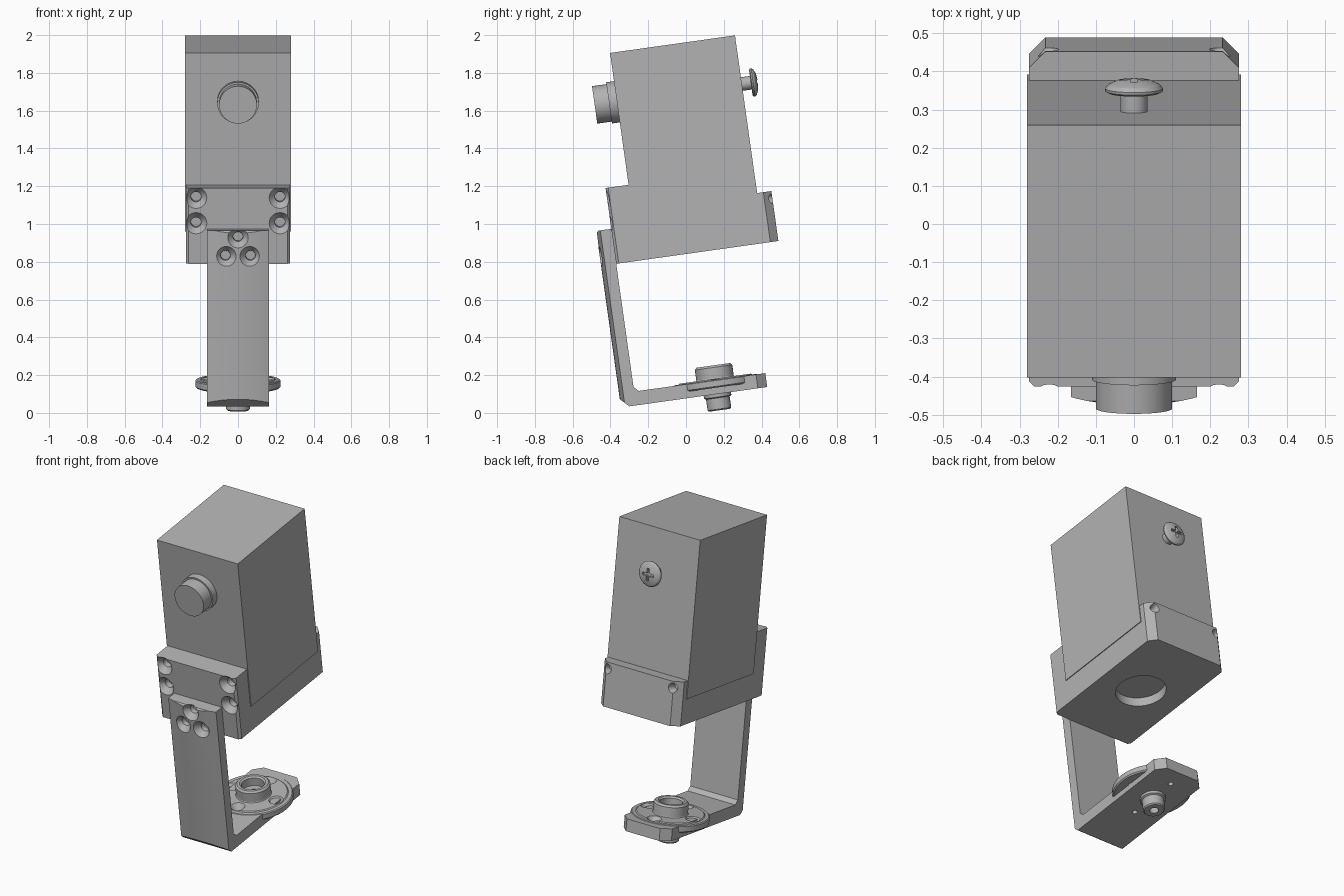
import bpy, bmesh, math
from mathutils import Matrix, Vector

if "Cube" in bpy.data.objects:
    bpy.data.objects.remove(bpy.data.objects["Cube"], do_unlink=True)

TILT = math.radians(8)      # the whole assembly leans back
FOOT_Y = 0.178              # axis of the swivel joint

grey = bpy.data.materials.new("plain grey")
grey.use_nodes = True
COLOR = (0.45, 0.45, 0.45, 1)
grey.diffuse_color = COLOR
grey.node_tree.nodes["Principled BSDF"].inputs["Base Color"].default_value = COLOR


def finish(name, bm):
    """Turn a bmesh into a tilted grey object with sharp-edged smoothing."""
    bmesh.ops.recalc_face_normals(bm, faces=bm.faces)
    mesh = bpy.data.meshes.new(name)
    bm.to_mesh(mesh)
    bm.free()
    mesh.materials.append(grey)
    obj = bpy.data.objects.new(name, mesh)
    bpy.context.collection.objects.link(obj)
    obj.rotation_euler.x = TILT
    return obj


def add_turned(bm, profile, center, along_y=False, segments=40):
    """Revolve (radius, height) points around z, or around y."""
    part = bmesh.new()
    verts = [part.verts.new((r, 0, h)) for r, h in profile]
    edges = [part.edges.new((verts[i], verts[(i + 1) % len(verts)])) for i in range(len(verts))]
    bmesh.ops.spin(part, geom=verts + edges, cent=(0, 0, 0), axis=(0, 0, 1),
                   angle=math.tau, steps=segments, use_merge=True)
    bmesh.ops.remove_doubles(part, verts=part.verts, dist=1e-5)
    matrix = Matrix.Translation(center)
    if along_y:
        matrix = matrix @ Matrix.Rotation(-math.pi / 2, 4, 'X')
    bmesh.ops.transform(part, matrix=matrix, verts=part.verts)
    temp = bpy.data.meshes.new("temp")
    part.to_mesh(temp)
    part.free()
    bm.from_mesh(temp)
    bpy.data.meshes.remove(temp)


def turned(name, profile, center, along_y=False, segments=40):
    bm = bmesh.new()
    add_turned(bm, profile, center, along_y, segments)
    return finish(name, bm)


def extruded(profile, half_width):
    """Extrude a (y, z) side profile across x."""
    bm = bmesh.new()
    face = bm.faces.new([bm.verts.new((-half_width, y, z)) for y, z in profile])
    moved = bmesh.ops.extrude_face_region(bm, geom=[face])["geom"]
    bmesh.ops.translate(bm, vec=(2 * half_width, 0, 0),
                        verts=[v for v in moved if isinstance(v, bmesh.types.BMVert)])
    return bm


def bevel_upright(bm, y, offset):
    """Chamfer the upright corner edges lying at depth y."""
    edges = [e for e in bm.edges
             if all(abs(v.co.y - y) < 1e-4 for v in e.verts)
             and abs(e.verts[0].co.z - e.verts[1].co.z) > 0.01]
    bmesh.ops.bevel(bm, geom=edges, offset=offset, segments=1, affect='EDGES')


def add_box(bm, center, size):
    matrix = Matrix.Translation(center) @ Matrix.Diagonal(Vector(size).to_4d())
    bmesh.ops.create_cube(bm, size=1, matrix=matrix)


def boolean(obj, cutter, operation='DIFFERENCE'):
    bpy.context.view_layer.objects.active = obj
    mod = obj.modifiers.new("cut", 'BOOLEAN')
    mod.operation, mod.solver, mod.object = operation, 'EXACT', cutter
    bpy.ops.object.modifier_apply(modifier=mod.name)
    bpy.data.objects.remove(cutter, do_unlink=True)


def screw_holes(centers, mouth, bore, cone, depth, along_y=False, flip=1):
    """One cutter of countersunk holes; flip=-1 drills towards minus."""
    profile = [(0, -0.01 * flip), (mouth, -0.01 * flip), (mouth, 0), (bore, cone * flip),
               (bore, depth * flip), (0, depth * flip)]
    bm = bmesh.new()
    for c in centers:
        add_turned(bm, profile, c, along_y, 24)
    cutter = finish("hole_cutter", bm)
    cutter.hide_render = True
    return cutter


parts = []

# Main housing
bm = bmesh.new()
add_box(bm, (0, 0.201, 1.466), (0.56, 0.668, 0.954))
parts.append(finish("housing", bm))

# Base collar with a tall front plate and a lower rear lip
FRONT, REAR, BOTTOM = -0.256, 0.611, 0.833
bm = extruded([(FRONT, BOTTOM), (REAR, BOTTOM), (REAR, 1.1), (0.52, 1.1),
               (0.52, 1.02), (-0.12, 1.02), (-0.12, 1.238), (FRONT, 1.238)], 0.275)
bevel_upright(bm, REAR, 0.043)
bevel_upright(bm, FRONT, 0.014)
collar = finish("base_collar", bm)
boolean(collar, screw_holes([(s * 0.222, FRONT, z) for s in (-1, 1) for z in (1.186, 1.05)],
                            0.057, 0.027, 0.035, 0.07, True))
boolean(collar, screw_holes([(s * 0.228, REAR, 1.06) for s in (-1, 1)],
                            0.03, 0.018, 0.03, 0.05, True, -1))
# Round recess underneath
boolean(collar, turned("recess_cutter", [(0, 0.8), (0.145, 0.8), (0.145, 0.89), (0, 0.89)],
                       (0, 0.178, 0), segments=64))
parts.append(collar)

# Front lens barrel with its wider ring
parts.append(turned("lens_barrel",
                    [(0, -0.252), (0.1, -0.252), (0.1, -0.175), (0.11, -0.175),
                     (0.11, -0.12), (0, -0.12)], (0, 0, 1.682), True, 56))

# Rear adjusting screw with a cross slot
screw = turned("rear_screw",
               [(0, 0.52), (0.036, 0.52), (0.036, 0.583), (0.066, 0.583), (0.075, 0.588),
                (0.076, 0.595), (0.068, 0.605), (0.045, 0.616), (0, 0.622)],
               (0, 0, 1.683), True)
for size in ((0.075, 0.05, 0.017), (0.017, 0.05, 0.075)):
    bm = bmesh.new()
    add_box(bm, (0, 0.625, 1.683), size)
    boolean(screw, finish("slot_cutter", bm))
parts.append(screw)

# Angle bracket: upright arm with a bowed front, and a foot
ARM, END = -0.337, 0.445
bm = extruded([(ARM, 0.12), (-0.292, 0.076), (END, 0.076), (END, 0.15), (-0.232, 0.15),
               (-0.256, 0.174), (-0.256, 1.02), (-0.325, 1.02), (ARM, 1.008)], 0.165)
bevel_upright(bm, END, 0.05)
bracket = finish("angle_bracket", bm)
BOW = 0.63
boolean(bracket, turned("bow_cutter", [(0, -0.2), (BOW, -0.2), (BOW, 1.3), (0, 1.3)],
                        (0, ARM + BOW, 0), segments=160), 'INTERSECT')
boolean(bracket, screw_holes([(0, ARM, 0.985), (-0.066, ARM, 0.884), (0.066, ARM, 0.884)],
                             0.056, 0.026, 0.035, 0.065, True))
swivel_holes = [(0, FOOT_Y + s * 0.16, 0.158) for s in (-1, 1)]
boolean(bracket, screw_holes(swivel_holes, 0.042, 0.015, 0.035, 0.12, False, -1))
parts.append(bracket)

# Swivel disc
disc = turned("swivel_disc",
              [(0.05, 0.11), (0.218, 0.11), (0.225, 0.117), (0.225, 0.148), (0.219, 0.153),
               (0.198, 0.153), (0.192, 0.158), (0.05, 0.158)], (0, FOOT_Y, 0), segments=64)
swivel_holes += [(s * 0.155, FOOT_Y, 0.158) for s in (-1, 1)]
boolean(disc, screw_holes(swivel_holes, 0.042, 0.015, 0.035, 0.12, False, -1))
parts.append(disc)

# Swivel hub above the foot and hollow stem below it
parts.append(turned("swivel_hub_and_stem",
                    [(0.026, -0.011), (0.056, -0.011), (0.063, -0.004), (0.063, 0.055),
                     (0.073, 0.06), (0.073, 0.08), (0.08, 0.15), (0.108, 0.15), (0.1, 0.162),
                     (0.1, 0.218), (0.09, 0.229), (0.075, 0.229), (0.065, 0.22),
                     (0.065, 0.17), (0.026, 0.17)], (0, FOOT_Y, 0), segments=48))

# Smooth the curved surfaces and keep edges crisp
for obj in bpy.context.selected_objects:
    obj.select_set(False)
for obj in parts:
    obj.select_set(True)
bpy.context.view_layer.objects.active = parts[0]
bpy.ops.object.shade_smooth_by_angle(angle=math.radians(25))
